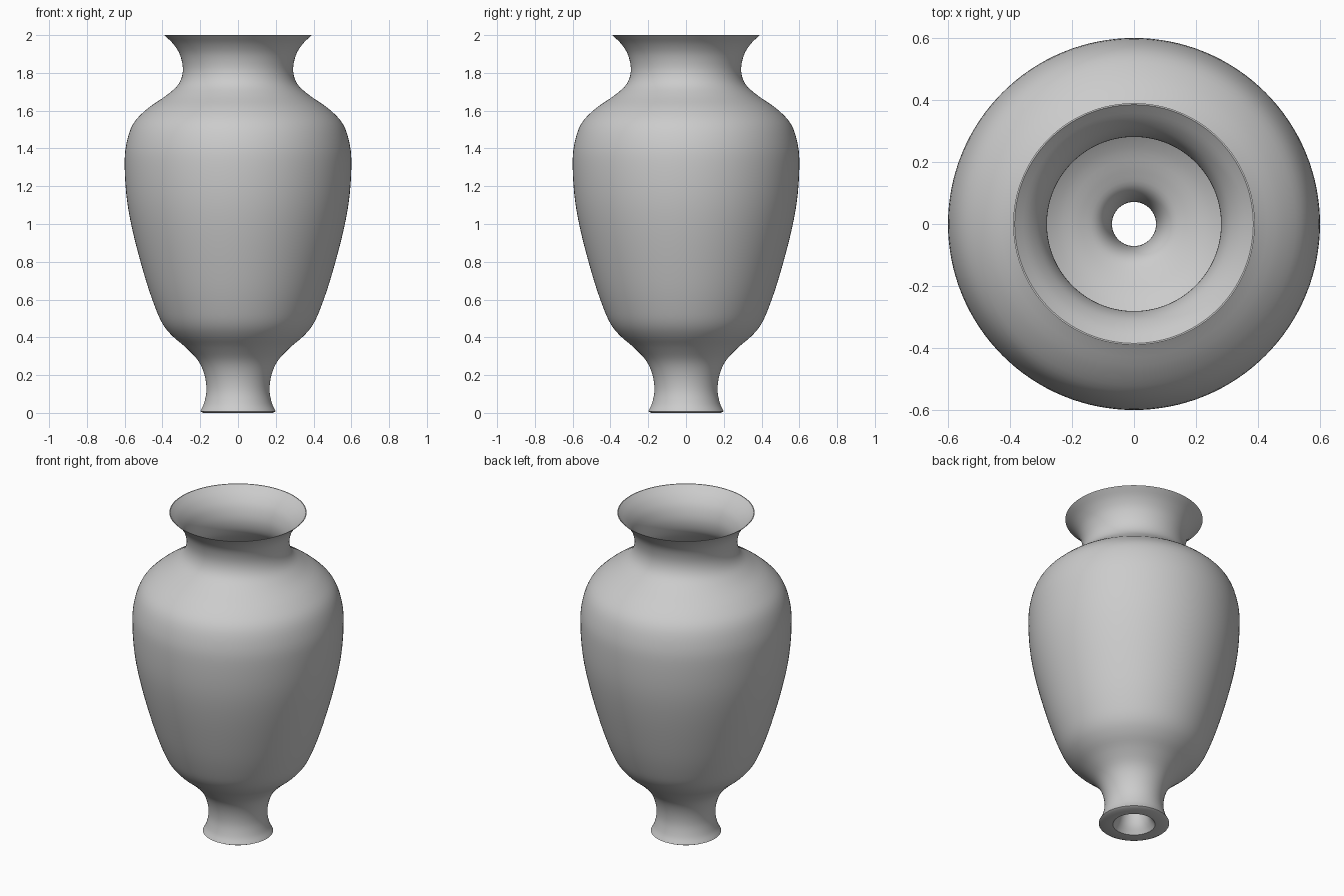
import bpy, bmesh, math
from mathutils import Vector

if "Cube" in bpy.data.objects:
    bpy.data.objects.remove(bpy.data.objects["Cube"])

SEGMENTS = 128

# (radius, height) control points
OUTER = [(0.20, 0.008), (0.18, 0.05), (0.167, 0.12), (0.177, 0.20), (0.21, 0.275),
         (0.275, 0.345), (0.345, 0.405), (0.395, 0.465), (0.435, 0.55), (0.487, 0.70),
         (0.55, 0.93), (0.587, 1.12), (0.60, 1.30), (0.592, 1.42), (0.555, 1.53),
         (0.48, 1.61), (0.38, 1.68), (0.315, 1.74), (0.292, 1.81), (0.305, 1.89),
         (0.34, 1.95), (0.39, 2.0)]
INNER = [(0.385, 2.0), (0.333, 1.95), (0.296, 1.89), (0.281, 1.81), (0.303, 1.73),
         (0.37, 1.665), (0.465, 1.595), (0.535, 1.52), (0.57, 1.42), (0.577, 1.30),
         (0.56, 1.12), (0.52, 0.93), (0.45, 0.70), (0.39, 0.56), (0.33, 0.47),
         (0.25, 0.41), (0.17, 0.375), (0.115, 0.345), (0.085, 0.29), (0.072, 0.20),
         (0.074, 0.12), (0.09, 0.05), (0.12, 0.0)]


def smooth_curve(points, steps=4):
    """Catmull-Rom curve through the points."""
    p = [Vector(q) for q in points]
    p = [2 * p[0] - p[1]] + p + [2 * p[-1] - p[-2]]
    out = []
    for a, b, c, d in zip(p, p[1:], p[2:], p[3:]):
        for i in range(steps):
            t = i / steps
            out.append(0.5 * (2 * b + (c - a) * t + (2 * a - 5 * b + 4 * c - d) * t ** 2
                              + (3 * b - a - 3 * c + d) * t ** 3))
    return out + [p[-2]]


# Closed wall section: outside, rim, inside, drain hole, underside of the foot
section = smooth_curve(OUTER) + smooth_curve(INNER) + [Vector((0.185, 0.0))]

# Turn the section around the z axis
bm = bmesh.new()
rings = []
for i in range(SEGMENTS):
    a = 2 * math.pi * i / SEGMENTS
    rings.append([bm.verts.new((r * math.cos(a), r * math.sin(a), z)) for r, z in section])
n = len(section)
for i in range(SEGMENTS):
    here, there = rings[i], rings[(i + 1) % SEGMENTS]
    for j in range(n):
        k = (j + 1) % n
        bm.faces.new((here[j], there[j], there[k], here[k]))
bmesh.ops.recalc_face_normals(bm, faces=bm.faces)
mesh = bpy.data.meshes.new("vase")
bm.to_mesh(mesh)
bm.free()

vase = bpy.data.objects.new("vase", mesh)
bpy.context.collection.objects.link(vase)
clay = bpy.data.materials.new("grey clay")
clay.diffuse_color = (0.6, 0.6, 0.6, 1)
clay.use_nodes = True
clay.node_tree.nodes["Principled BSDF"].inputs["Base Color"].default_value = clay.diffuse_color
mesh.materials.append(clay)

# Smooth walls, sharp rim and foot edges
bpy.context.view_layer.objects.active = vase
vase.select_set(True)
bpy.ops.object.shade_smooth_by_angle(angle=math.radians(35))
